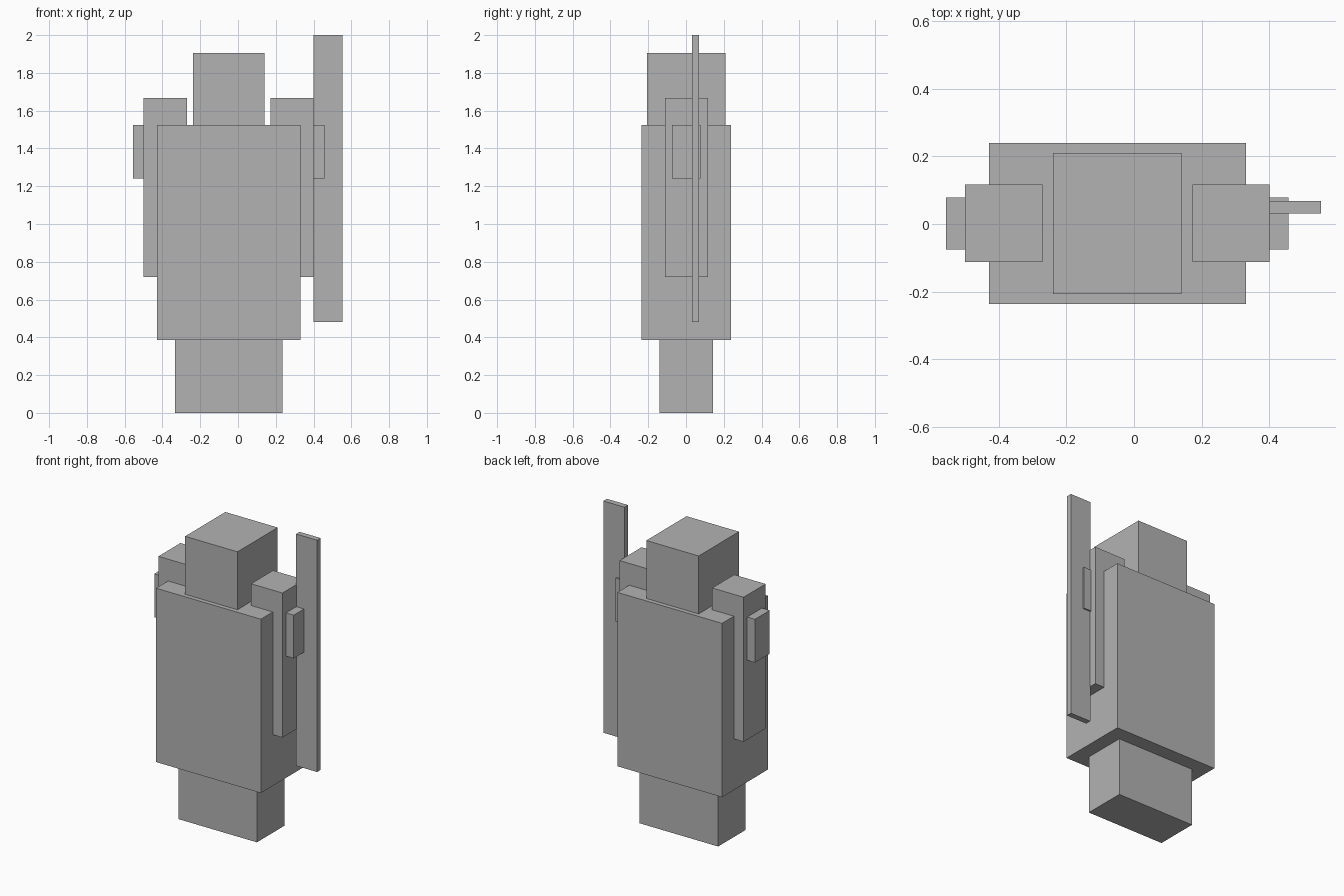
import bpy

if "Cube" in bpy.data.objects:
    bpy.data.objects.remove(bpy.data.objects["Cube"])

grey = bpy.data.materials.new("plain grey")
grey.diffuse_color = (0.45, 0.45, 0.45, 1)
grey.use_nodes = True
grey.node_tree.nodes["Principled BSDF"].inputs["Base Color"].default_value = grey.diffuse_color

AXIS = -0.049  # centre line of the body in x


def box(name, x, y, z):
    """Box from its (min, max) extents on each axis."""
    bpy.ops.mesh.primitive_cube_add(size=1)
    ob = bpy.context.object
    ob.name = ob.data.name = name
    for v in ob.data.vertices:
        v.co = [(lo + hi) / 2 + c * (hi - lo)
                for c, (lo, hi) in zip(v.co, (x, y, z))]
    ob.data.materials.append(grey)
    return ob


def centred(name, half_x, y, z):
    return box(name, (AXIS - half_x, AXIS + half_x), y, z)


# Legs, torso and head stacked on the centre line
centred("legs", 0.285, (-0.141, 0.144), (0, 0.385))
centred("torso", 0.38, (-0.236, 0.239), (0.385, 1.525))
centred("head", 0.19, (-0.207, 0.21), (1.525, 1.905))

# Arms with a pad on each outer face
for side, label in ((-1, "left"), (1, "right")):
    arm = sorted((AXIS + side * 0.222, AXIS + side * 0.45))
    pad = sorted((AXIS + side * 0.355, AXIS + side * 0.506))
    box(label + "_arm", arm, (-0.112, 0.116), (0.72, 1.668))
    box(label + "_arm_pad", pad, (-0.075, 0.078), (1.24, 1.524))

# Tall thin blade beside one arm
box("blade", (0.40, 0.552), (0.031, 0.068), (0.48, 2.0))
